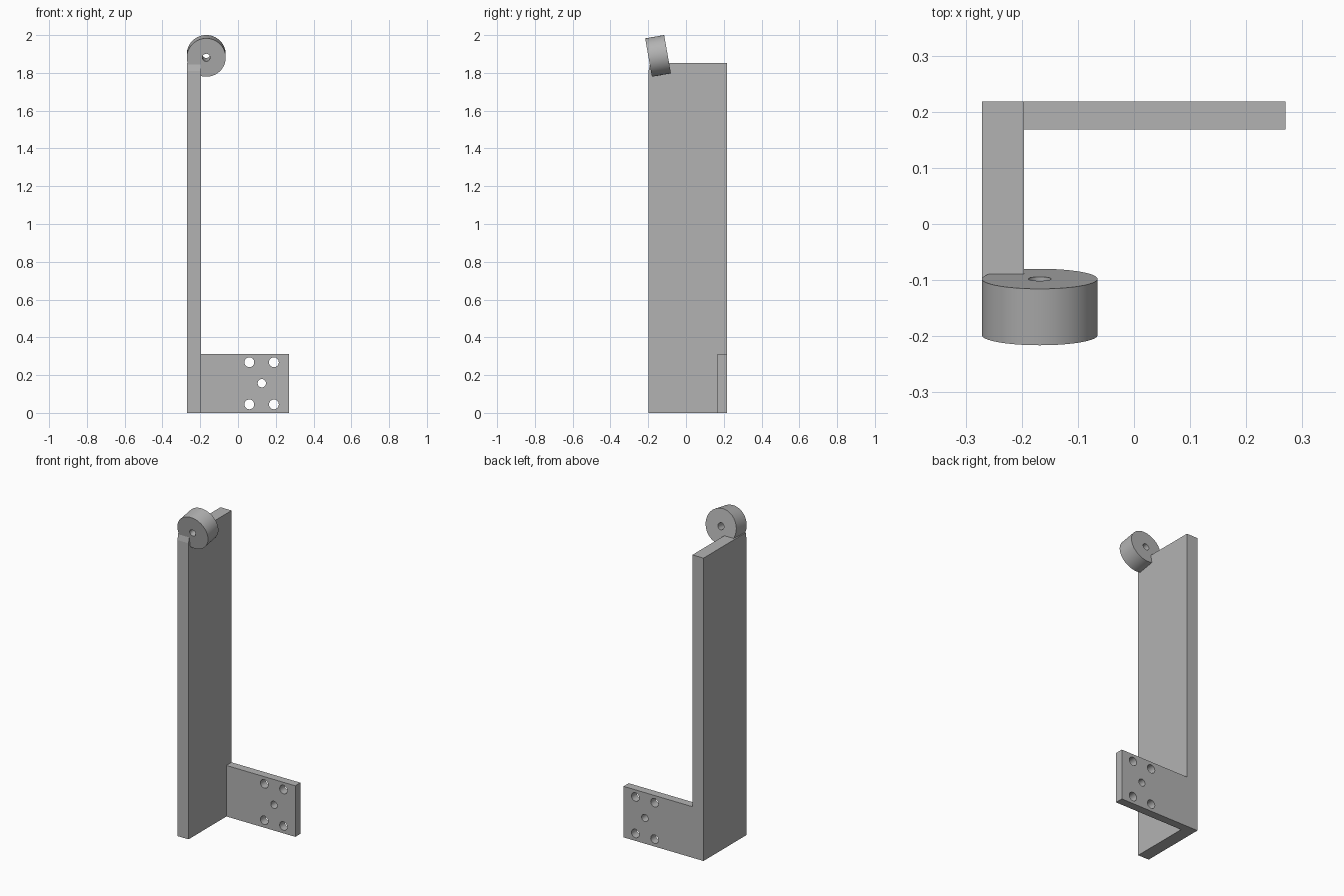
import bpy
import math
from mathutils import Vector

cube = bpy.data.objects.get("Cube")
if cube:
    bpy.data.objects.remove(cube, do_unlink=True)

grey = bpy.data.materials.new("plain grey")
grey.use_nodes = True
grey.diffuse_color = (0.45, 0.45, 0.45, 1)
grey.node_tree.nodes["Principled BSDF"].inputs["Base Color"].default_value = (0.45, 0.45, 0.45, 1)


def side_prism(name, x0, x1, profile):
    """Extrude a (y, z) outline from x0 to x1."""
    n = len(profile)
    verts = [(x, y, z) for x in (x0, x1) for y, z in profile]
    faces = [list(range(n))[::-1], list(range(n, 2 * n))]
    faces += [(i, (i + 1) % n, (i + 1) % n + n, i + n) for i in range(n)]
    mesh = bpy.data.meshes.new(name)
    mesh.from_pydata(verts, [], faces)
    mesh.materials.append(grey)
    obj = bpy.data.objects.new(name, mesh)
    bpy.context.collection.objects.link(obj)
    return obj


def rod(name, centre, radius, length, tilt=0.0, sides=64):
    """Cylinder along y, its back end raised by tilt."""
    bpy.ops.mesh.primitive_cylinder_add(
        vertices=sides, radius=radius, depth=length, location=centre,
        rotation=(math.radians(90) + tilt, 0, 0))
    obj = bpy.context.object
    obj.name = name
    obj.data.materials.append(grey)
    return obj


def drill(target, cutter):
    mod = target.modifiers.new("hole", 'BOOLEAN')
    mod.operation = 'DIFFERENCE'
    mod.solver = 'EXACT'
    mod.object = cutter
    bpy.ops.object.select_all(action='DESELECT')
    bpy.context.view_layer.objects.active = target
    target.select_set(True)
    bpy.ops.object.modifier_apply(modifier=mod.name)
    bpy.data.objects.remove(cutter, do_unlink=True)


def smooth(obj):
    bpy.ops.object.select_all(action='DESELECT')
    bpy.context.view_layer.objects.active = obj
    obj.select_set(True)
    bpy.ops.object.shade_smooth_by_angle(angle=math.radians(30))


# Tall upright plate, its front top corner trimmed along the roller face
side_prism("upright_plate", -0.271, -0.196, [
    (-0.198, 0), (0.218, 0), (0.218, 1.852), (-0.19, 1.852), (-0.198, 1.81)])

# Mounting flange at the foot with five screw holes
flange = side_prism("mounting_flange", -0.196, 0.27, [
    (0.168, 0), (0.218, 0), (0.218, 0.312), (0.168, 0.312)])
holes = [(x, z, 0.026) for x in (0.06, 0.19) for z in (0.045, 0.268)]
holes.append((0.126, 0.157, 0.022))
for x, z, r in holes:
    drill(flange, rod("screw_hole_cutter", (x, 0.193, z), r, 0.2, sides=32))
smooth(flange)

# Tilted boss at the top with a through bore
tilt = math.radians(10)
centre = Vector((-0.168, -0.148, 1.89))
boss = rod("tilted_boss", centre, 0.103, 0.102, tilt)
drill(boss, rod("bore_cutter", centre, 0.0205, 0.3, tilt, 32))
smooth(boss)
